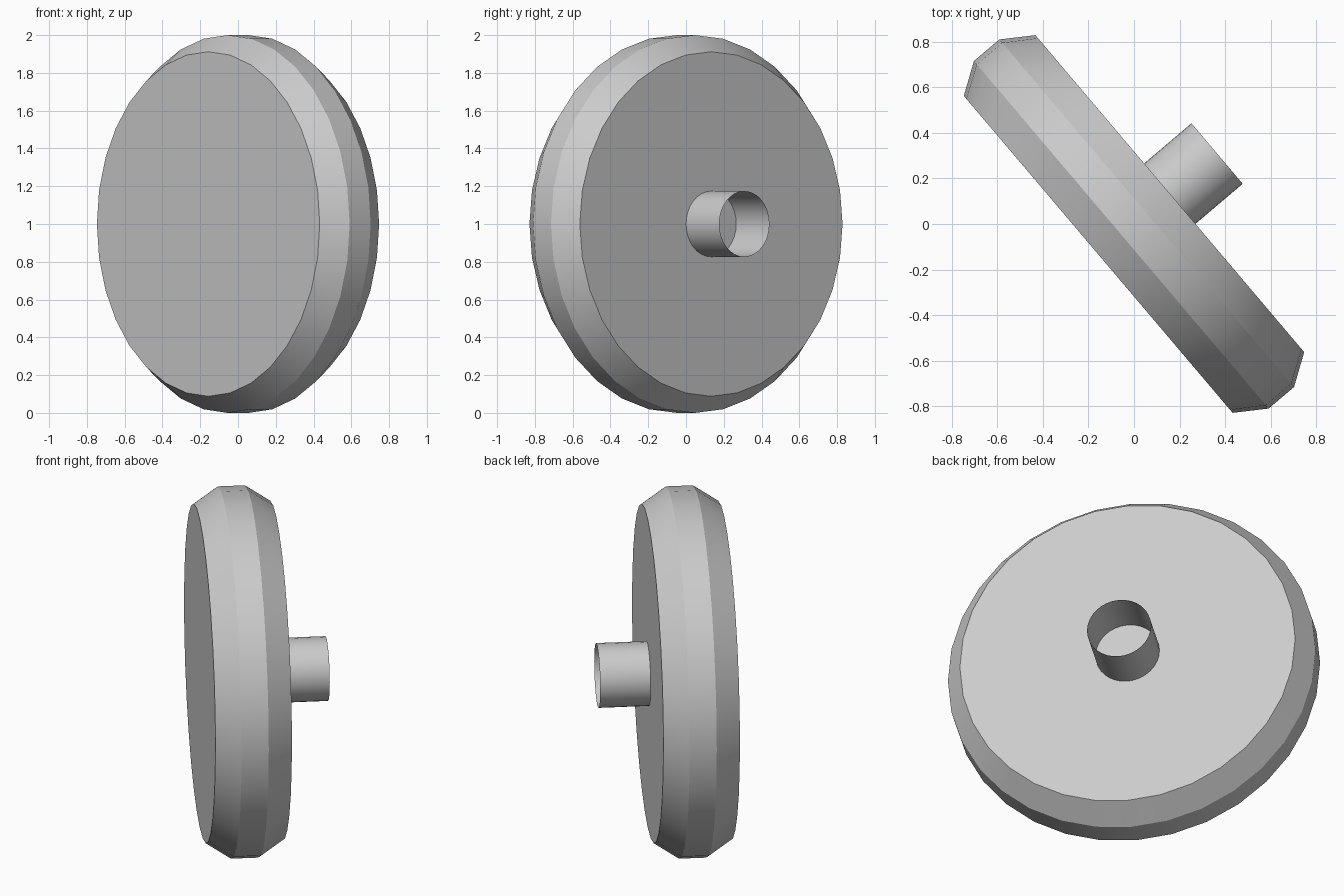
import bpy, bmesh
from math import sin, cos, pi, radians

SIDES = 32
TURN = radians(40.3)      # heading of the wheel axis in plan
FACE = 0.206              # half thickness of the disc

cube = bpy.data.objects.get("Cube")
if cube:
    bpy.data.objects.remove(cube, do_unlink=True)

grey = bpy.data.materials.new("light_grey")
grey.use_nodes = True
colour = (0.6, 0.6, 0.6, 1)
grey.diffuse_color = colour
grey.node_tree.nodes["Principled BSDF"].inputs["Base Color"].default_value = colour


def lathe(name, profile, capped):
    """Revolve (distance along axis, radius) points around local x."""
    bm = bmesh.new()
    rings = [[bm.verts.new((d, r * cos(2 * pi * i / SIDES), r * sin(2 * pi * i / SIDES)))
              for i in range(SIDES)] for d, r in profile]
    for a, b in zip(rings, rings[1:]):
        for i in range(SIDES):
            j = (i + 1) % SIDES
            bm.faces.new((a[i], b[i], b[j], a[j]))
    if capped:
        bm.faces.new(rings[0])
        bm.faces.new(rings[-1][::-1])
        bmesh.ops.recalc_face_normals(bm, faces=bm.faces)
    else:
        # An open tube: face the wall outward
        bm.normal_update()
        wrong = [f for f in bm.faces
                 if f.normal.y * f.calc_center_median().y
                 + f.normal.z * f.calc_center_median().z < 0]
        bmesh.ops.reverse_faces(bm, faces=wrong)
    mesh = bpy.data.meshes.new(name)
    bm.to_mesh(mesh)
    bm.free()
    mesh.materials.append(grey)
    obj = bpy.data.objects.new(name, mesh)
    bpy.context.collection.objects.link(obj)
    obj.location = (0, 0, 1)
    obj.rotation_euler = (0, 0, TURN)
    bpy.ops.object.select_all(action='DESELECT')
    obj.select_set(True)
    bpy.context.view_layer.objects.active = obj
    bpy.ops.object.shade_smooth_by_angle(angle=radians(30))
    return obj


# Bevelled disc with flat faces
lathe("disc", [(-FACE, 0.912), (-0.073, 1), (0.073, 1), (FACE, 0.912)], True)

# Thin open tube on the rear face
lathe("axle_tube", [(FACE, 0.174), (0.478, 0.174)], False)
